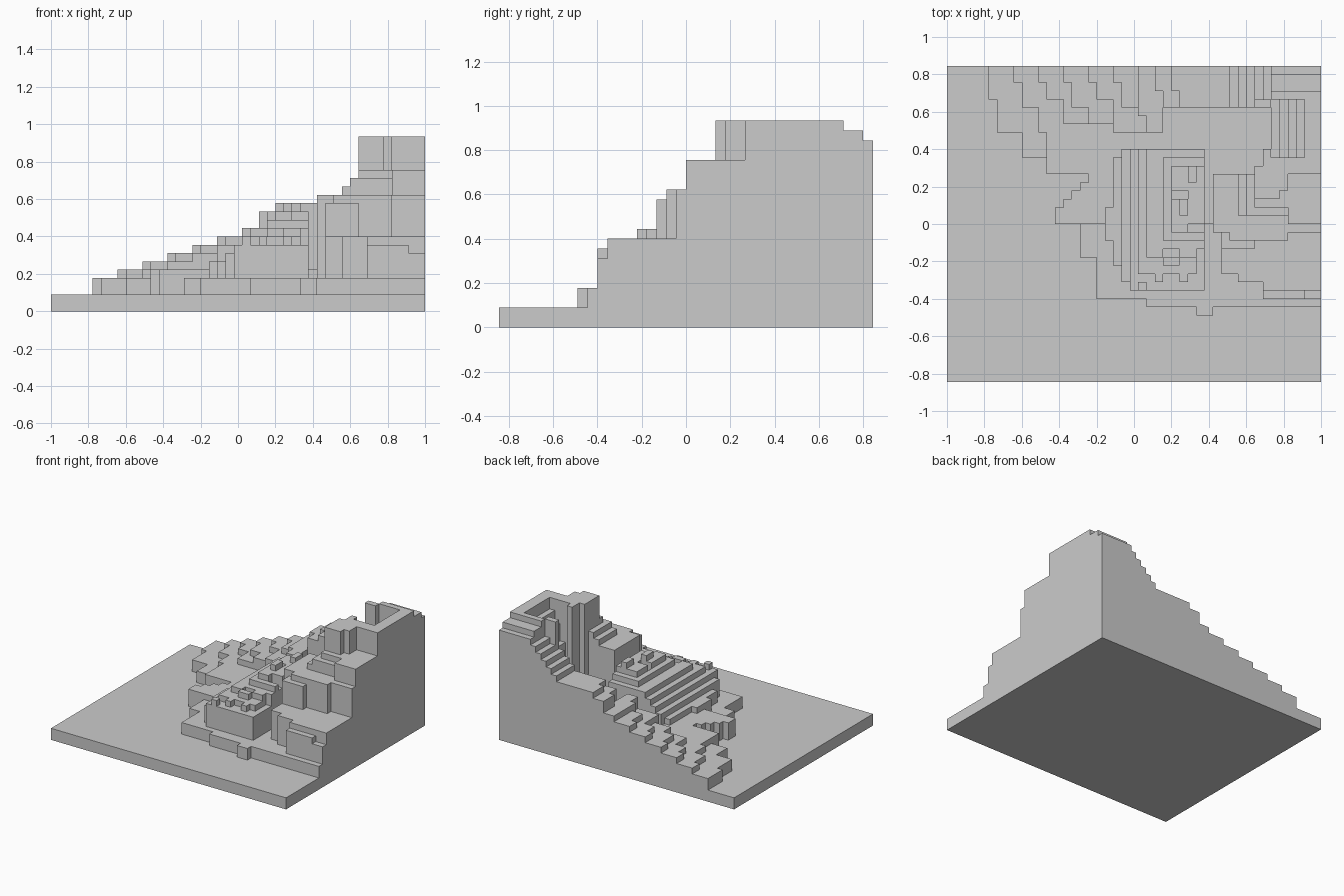
import bpy
import bmesh

cube = bpy.data.objects.get("Cube")
if cube:
    bpy.data.objects.remove(cube, do_unlink=True)

# The terrain is a field of square columns, counted from the front right corner
COLUMNS, ROWS = 45, 38
CELL = 2 / COLUMNS
SLAB = 2
FLOOR = 5
LEDGE = 4
height = [[SLAB] * ROWS for column in range(COLUMNS)]


def cells(left, front, right, back):
    for column in range(left, right):
        for row in range(front, back):
            yield column, row


def raise_block(level, left, front, right=COLUMNS, back=ROWS):
    """Fill a block of columns up to at least this level."""
    for column, row in cells(left, front, right, back):
        height[column][row] = max(height[column][row], level)


def carve_block(level, left, front, right, back):
    """Cut a block of columns down to at most this level."""
    for column, row in cells(left, front, right, back):
        height[column][row] = min(height[column][row], level)


def terrace(level, *corners):
    """Raise everything behind and beside each stepped corner."""
    for left, front in corners:
        raise_block(level, left, front)


# Low ledge that spreads out from the foot of the hill
terrace(LEDGE, (5, 34), (6, 30), (9, 27), (12, 25), (13, 19), (16, 15), (18, 10), (24, 9))
raise_block(LEDGE, left=30, front=8, right=32, back=9)

# Stepped slope along the back
terrace(5, (8, 36), (9, 33), (11, 30))
terrace(6, (11, 36), (12, 34), (14, 31))
terrace(7, (14, 36), (15, 33), (17, 31))
terrace(8, (17, 36), (18, 34), (20, 30))
terrace(9, (20, 36), (21, 33))
terrace(10, (23, 36), (23, 32), (24, 30))
terrace(12, (25, 35), (26, 32))
terrace(13, (27, 35), (28, 33))

# Cliffs rising to the summit at the side
terrace(7, (38, 10))
raise_block(8, left=38, front=10, right=43)
terrace(9, (33, 13), (35, 12), (38, 11))
raise_block(13, left=33, front=16, right=37)
raise_block(14, left=34, front=17, right=41)
raise_block(14, left=32, front=18, right=COLUMNS, back=25)
terrace(15, (35, 20))
terrace(16, (36, 20))
terrace(17, (41, 19), (37, 21))
raise_block(21, left=37, front=22, right=40)
raise_block(21, left=40, front=23, right=41)
terrace(21, (41, 25))

# Summit stepping down at the back edge
carve_block(20, left=33, front=35, right=COLUMNS, back=ROWS)
carve_block(19, left=33, front=37, right=COLUMNS, back=ROWS)
carve_block(18, left=38, front=34, right=39, back=ROWS)
carve_block(17, left=36, front=34, right=38, back=ROWS)
carve_block(16, left=34, front=34, right=36, back=ROWS)
carve_block(13, left=27, front=33, right=34, back=ROWS)

# Hollow below the summit, with stepped side walls
for step, level in enumerate((10, 14, 17, 19)):
    carve_block(level, left=39 + step, front=27, right=40 + step, back=34)
carve_block(FLOOR, left=33, front=25, right=37, back=26)
carve_block(FLOOR, left=33, front=26, right=38, back=28)
carve_block(FLOOR, left=26, front=28, right=39, back=33)

# Flat valley leading out of the hollow, and the narrow gorge to the front
raise_block(FLOOR, left=13, front=19, right=33, back=30)
raise_block(FLOOR, left=12, front=25, right=33, back=30)
carve_block(FLOOR, left=12, front=19, right=32, back=30)
carve_block(FLOOR, left=31, front=16, right=32, back=28)
carve_block(LEDGE, left=31, front=9, right=33, back=16)

# Notches in the valley's outer edge
for step in range(4):
    carve_block(SLAB, left=12, front=21 + step, right=14 + step, back=22 + step)

# Central hill, a stack of shrinking blocks
raise_block(6, left=19, front=17, right=31, back=21)
raise_block(6, left=20, front=14, right=31, back=27)
raise_block(7, left=21, front=12, right=31, back=28)
raise_block(8, left=22, front=11, right=31, back=28)
raise_block(9, left=23, front=13, right=30, back=28)
raise_block(10, left=24, front=16, right=31, back=28)
raise_block(11, left=26, front=17, right=31, back=27)
raise_block(12, left=27, front=18, right=31, back=26)

# Small outcrops and pits on the central hill
for left, front in ((26, 14), (28, 15), (24, 15)):
    raise_block(10, left, front, left + 2, front + 1)
for left, front in ((28, 20), (29, 24)):
    raise_block(13, left, front, left + 1, front + 2)
for left, front in ((25, 12), (28, 12), (23, 11)):
    raise_block(9, left, front, left + 1, front + 1)
for left, front in ((27, 22), (29, 18)):
    carve_block(10, left, front, left + 2, front + 1)


def level_at(column, row):
    inside = 0 <= column < COLUMNS and 0 <= row < ROWS
    return height[column][row] if inside else 0


# Skin the columns with unit squares
bm = bmesh.new()


def square(*corners):
    bm.faces.new([bm.verts.new(((x - COLUMNS / 2) * CELL, (y - ROWS / 2) * CELL, z * CELL))
                  for x, y, z in corners])


for x, y in cells(0, 0, COLUMNS, ROWS):
    top = height[x][y]
    ring = [(x, y), (x + 1, y), (x + 1, y + 1), (x, y + 1)]
    square(*[(*point, top) for point in ring])
    square(*[(*point, 0) for point in reversed(ring)])
    neighbours = [(x, y - 1), (x + 1, y), (x, y + 1), (x - 1, y)]
    for side, neighbour in enumerate(neighbours):
        start, end = ring[side], ring[(side + 1) % len(ring)]
        for z in range(level_at(*neighbour), top):
            square((*start, z), (*end, z), (*end, z + 1), (*start, z + 1))

bmesh.ops.remove_doubles(bm, verts=bm.verts, dist=CELL / 100)
mesh = bpy.data.meshes.new("stepped_hillside")
bm.to_mesh(mesh)
bm.free()

# Plain stone grey
stone = bpy.data.materials.new("stone_grey")
stone.use_nodes = True
grey = (0.6, 0.6, 0.6, 1)
stone.diffuse_color = grey
for node in stone.node_tree.nodes:
    if node.type == "BSDF_PRINCIPLED":
        node.inputs["Base Color"].default_value = grey
mesh.materials.append(stone)

hillside = bpy.data.objects.new("stepped_hillside", mesh)
bpy.context.scene.collection.objects.link(hillside)
